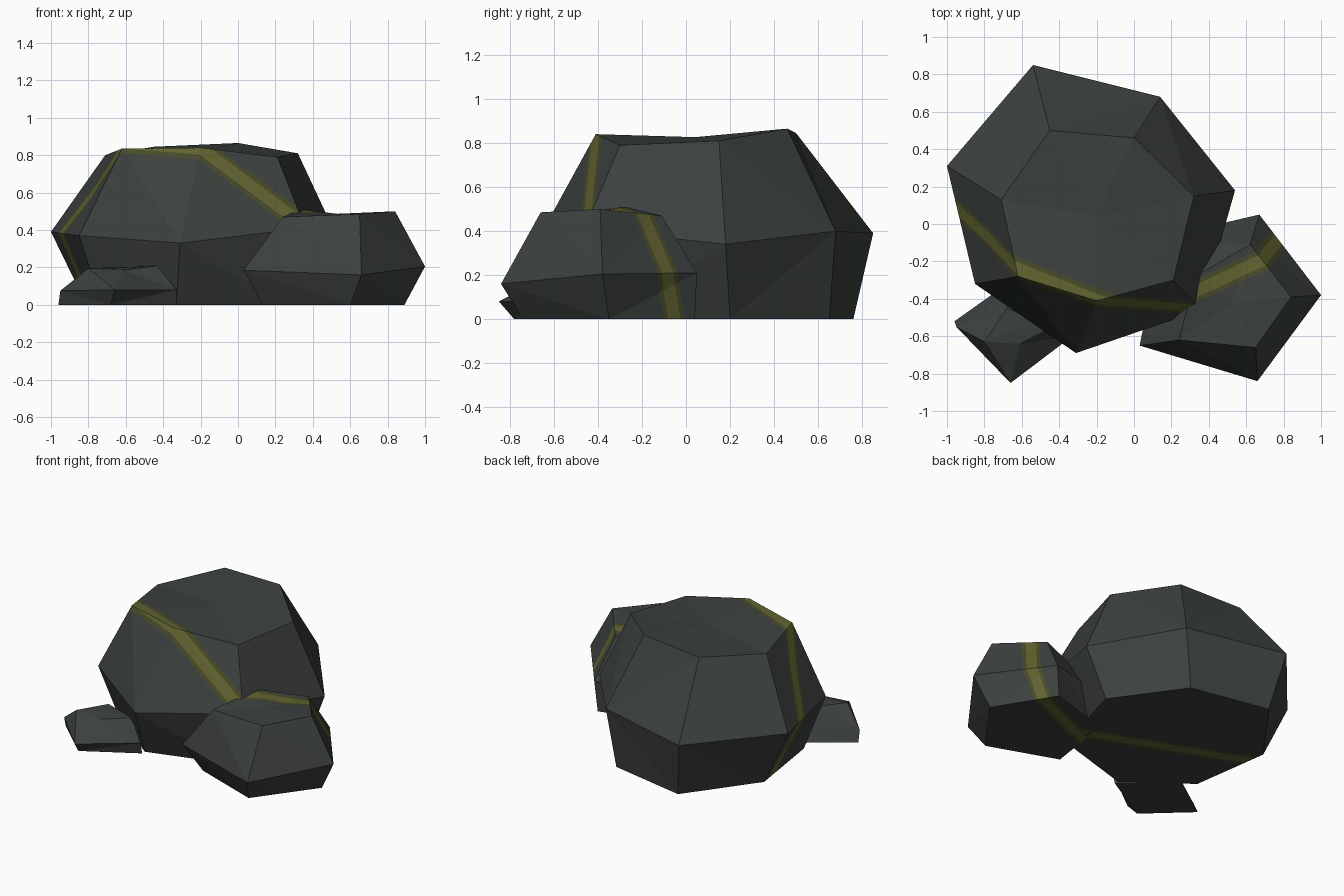
import bpy, bmesh
from mathutils import Vector

if "Cube" in bpy.data.objects:
    bpy.data.objects.remove(bpy.data.objects["Cube"])


def material(name, rgb):
    m = bpy.data.materials.new(name)
    m.diffuse_color = (*rgb, 1)
    m.use_nodes = True
    m.node_tree.nodes["Principled BSDF"].inputs["Base Color"].default_value = m.diffuse_color
    return m


STONE = material("dark_stone", (0.045, 0.053, 0.049))
RIM = material("vein_rim", (0.065, 0.07, 0.022))
VEIN = material("vein_core", (0.12, 0.125, 0.03))


def rock(name, rings, vein=None):
    """Stack bottom, middle and top rings; stripe it along a slanted plane."""
    bm = bmesh.new()
    loops = [[bm.verts.new(p) for p in ring] for ring in rings]
    n = len(loops[0])
    for low, high in zip(loops, loops[1:]):
        for i in range(n):
            j = (i + 1) % n
            bm.faces.new((low[i], low[j], high[j], high[i]))
    caps = [bm.faces.new(loops[0]), bm.faces.new(loops[-1])]
    bmesh.ops.poke(bm, faces=caps)
    bmesh.ops.triangulate(bm, faces=bm.faces[:])
    bmesh.ops.recalc_face_normals(bm, faces=bm.faces[:])
    if vein:
        normal = Vector(vein[0])
        offset = vein[1] / normal.length
        normal.normalize()
        for d in (-0.055, -0.032, 0.032, 0.055):
            bmesh.ops.bisect_plane(bm, geom=bm.verts[:] + bm.edges[:] + bm.faces[:],
                                   plane_co=normal * (offset + d), plane_no=normal)
        for f in bm.faces:
            dist = abs(f.calc_center_median().dot(normal) - offset)
            f.material_index = 2 if dist < 0.032 else 1 if dist < 0.055 else 0
    mesh = bpy.data.meshes.new(name)
    bm.to_mesh(mesh)
    bm.free()
    for m in (STONE, RIM, VEIN):
        mesh.materials.append(m)
    bpy.context.collection.objects.link(bpy.data.objects.new(name, mesh))


# Large seven-sided boulder
rock("large_rock", [
    [(-.81, .30, 0), (-.47, .76, 0), (.08, .65, 0), (.40, .20, 0),
     (.24, -.38, 0), (-.33, -.55, 0), (-.73, -.25, 0)],
    [(-1, .31, .39), (-.54, .85, .39), (.14, .68, .40), (.54, .18, .34),
     (.36, -.46, .41), (-.31, -.69, .33), (-.85, -.32, .37)],
    [(-.71, .13, .80), (-.45, .50, .845), (0, .46, .865), (.32, .15, .81),
     (.21, -.30, .79), (-.20, -.41, .84), (-.62, -.28, .835)],
], vein=((.37, .93, .40), -.12))

# Medium five-sided rock
rock("medium_rock", [
    [(.13, -.57, 0), (.60, -.74, 0), (.89, -.35, 0), (.65, .04, 0), (.20, -.10, 0)],
    [(.03, -.65, .185), (.66, -.84, .16), (1, -.38, .205), (.67, .05, .21), (.15, -.07, .20)],
    [(.24, -.62, .47), (.65, -.66, .485), (.84, -.39, .50), (.62, -.11, .47), (.33, -.28, .51)],
], vein=((-.40, .90, .25), -.33))

# Small four-sided stone
rock("small_rock", [
    [(-.96, -.52, 0), (-.68, -.78, 0), (-.33, -.58, 0), (-.65, -.30, 0)],
    [(-.95, -.55, .075), (-.66, -.85, .08), (-.33, -.60, .08), (-.62, -.33, .08)],
    [(-.80, -.63, .195), (-.61, -.64, .185), (-.43, -.55, .21), (-.68, -.45, .20)],
])
